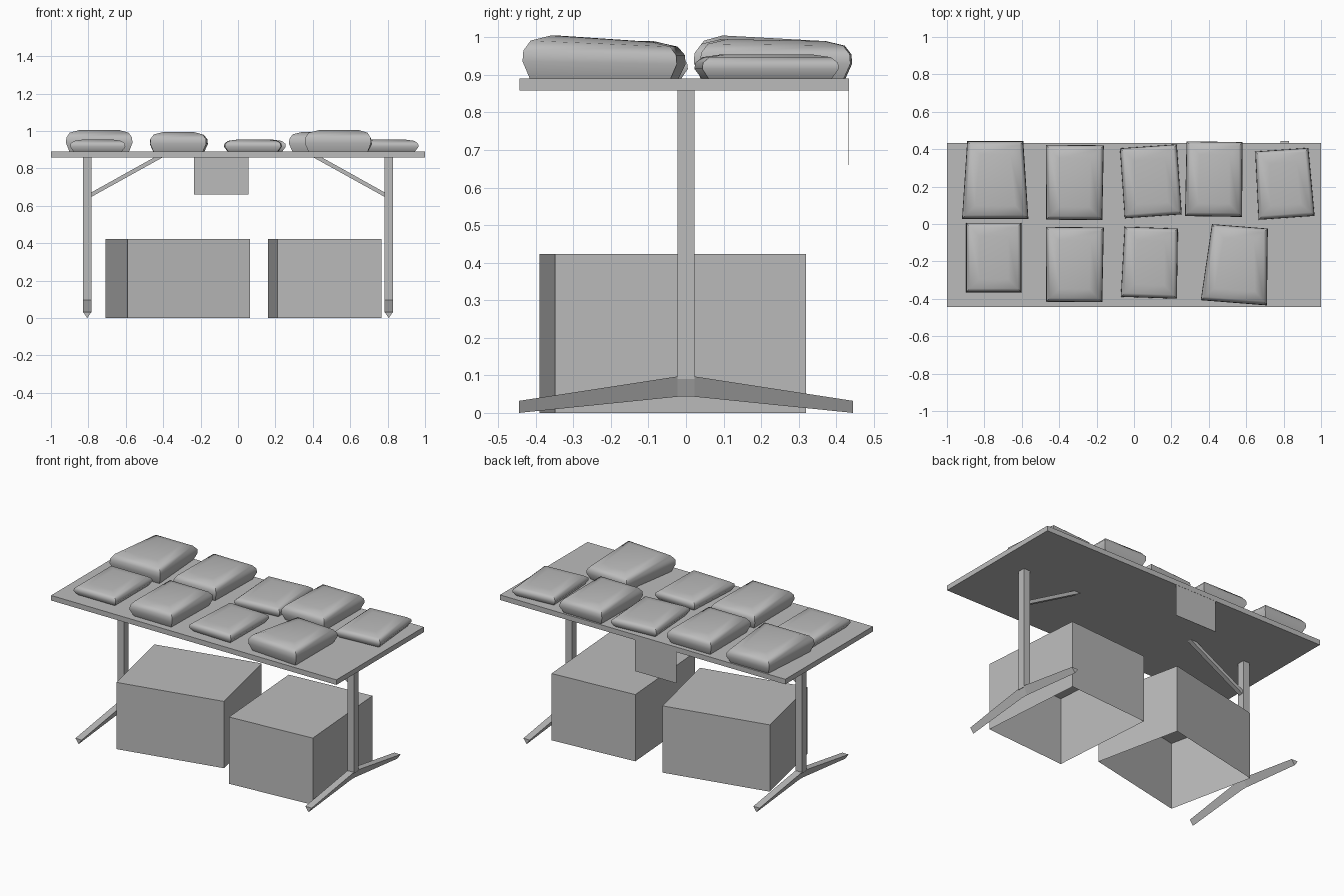
import bpy, bmesh, math
from mathutils import Matrix, Vector

old = bpy.data.objects.get("Cube")
if old:
    bpy.data.objects.remove(old, do_unlink=True)

GREY = (0.5, 0.5, 0.5, 1)
grey = bpy.data.materials.new("plain grey")
grey.use_nodes = True
grey.diffuse_color = GREY
grey.node_tree.nodes["Principled BSDF"].inputs["Base Color"].default_value = GREY


def finish(bm, name):
    bmesh.ops.recalc_face_normals(bm, faces=bm.faces)
    mesh = bpy.data.meshes.new(name)
    bm.to_mesh(mesh)
    bm.free()
    mesh.materials.append(grey)
    obj = bpy.data.objects.new(name, mesh)
    bpy.context.collection.objects.link(obj)
    return obj


def box(name, x, y, z):
    """Box between (low, high) pairs."""
    bm = bmesh.new()
    bmesh.ops.create_cube(bm, size=1)
    for v in bm.verts:
        v.co = [pair[c > 0] for pair, c in zip((x, y, z), v.co)]
    return finish(bm, name)


def loft(name, rings):
    """Skin matching rings of points and cap both ends."""
    bm = bmesh.new()
    loops = [[bm.verts.new(p) for p in ring] for ring in rings]
    n = len(loops[0])
    for a, b in zip(loops, loops[1:]):
        for i in range(n):
            j = (i + 1) % n
            bm.faces.new((a[i], a[j], b[j], b[i]))
    bm.faces.new(loops[0])
    bm.faces.new(loops[-1])
    return finish(bm, name)


# Table top and the sheet hanging off its back edge
TOP, UNDER = 0.89, 0.858
box("table_top", (-1, 1), (-0.443, 0.434), (UNDER, TOP))
box("hanging_sheet", (-0.235, 0.055), (0.431, 0.433), (0.66, UNDER))

# Trestle legs: post, slanted brace and a V-bottomed foot
for side, label in ((1, "left"), (-1, "right")):
    inner, outer, mid = 0.784 * side, 0.828 * side, 0.806 * side
    box(label + "_post", sorted((inner, outer)), (-0.023, 0.023), (0.09, UNDER))
    brace = [(inner, 0.648), (inner, 0.672), (0.45 * side, UNDER), (0.405 * side, UNDER)]
    loft(label + "_brace", [[(x, y, z) for x, z in brace] for y in (-0.014, 0.014)])
    sections = [(-0.445, 0.032, 0), (-0.023, 0.097, 0.043),
                (0.023, 0.097, 0.043), (0.445, 0.032, 0)]
    loft(label + "_foot", [[(inner, y, hi), (outer, y, hi), (mid, y, lo)]
                           for y, hi, lo in sections])


# Open-bottomed crates, placed by their front corner
def crate(name, x, y, width, depth, angle):
    obj = box(name, (0, width), (0, depth), (0, 0.423))
    bm = bmesh.new()
    bm.from_mesh(obj.data)
    bm.faces.ensure_lookup_table()
    floor = [f for f in bm.faces if f.normal.z < -0.9]
    bmesh.ops.delete(bm, geom=floor, context="FACES_ONLY")
    bm.transform(Matrix.Translation((x, y, 0)) @ Matrix.Rotation(math.radians(angle), 4, "Z"))
    bm.to_mesh(obj.data)
    bm.free()


crate("left_crate", 0.21, -0.39, 0.56, 0.67, 4.2)
crate("right_crate", -0.59, -0.375, 0.67, 0.56, 12.2)


# Soft bags: tapered rounded slabs, smooth with creased corners
def bag(name, x, y, back, front, length, angle, height, slope=0.0):
    turn = Matrix.Translation((x, y, TOP)) @ Matrix.Rotation(math.radians(angle), 4, "Z")
    rings = []
    for inset, level in ((0.018, 0), (0, 0.4), (0.002, 0.65), (0.02, 0.88), (0.07, 1)):
        ring = []
        for sx, sy in ((-1, -1), (1, -1), (1, 1), (-1, 1)):
            half = (back if sy > 0 else front) / 2
            z = height * level - (slope * level if sy > 0 else 0)
            ring.append(turn @ Vector((sx * (half - inset), sy * (length / 2 - inset), z)))
        rings.append(ring)
    obj = loft(name, rings)
    obj.data.shade_smooth()
    obj.data.set_sharp_from_angle(angle=math.radians(50))


# x, y, back width, front width, length, turn, height, slope
bag("large_bag_back", -0.742, 0.235, 0.3, 0.355, 0.415, 0, 0.115, 0.015)
bag("large_bag_front", 0.55, -0.217, 0.3, 0.355, 0.41, -4.5, 0.115, 0.018)
bag("medium_bag_back", -0.318, 0.222, 0.31, 0.3, 0.4, -0.5, 0.105, 0.005)
bag("medium_bag_front", -0.318, -0.217, 0.31, 0.3, 0.4, -0.5, 0.105, 0.005)
bag("medium_bag_side", 0.428, 0.24, 0.3, 0.305, 0.4, -0.8, 0.105, 0.005)
bag("thin_bag_back", 0.09, 0.228, 0.305, 0.305, 0.375, 4, 0.065)
bag("thin_bag_end", 0.803, 0.215, 0.285, 0.3, 0.365, 4, 0.065)
bag("thin_bag_corner", -0.75, -0.18, 0.295, 0.295, 0.37, 0, 0.065)
bag("thin_bag_front", 0.086, -0.207, 0.285, 0.3, 0.375, -2, 0.065)
